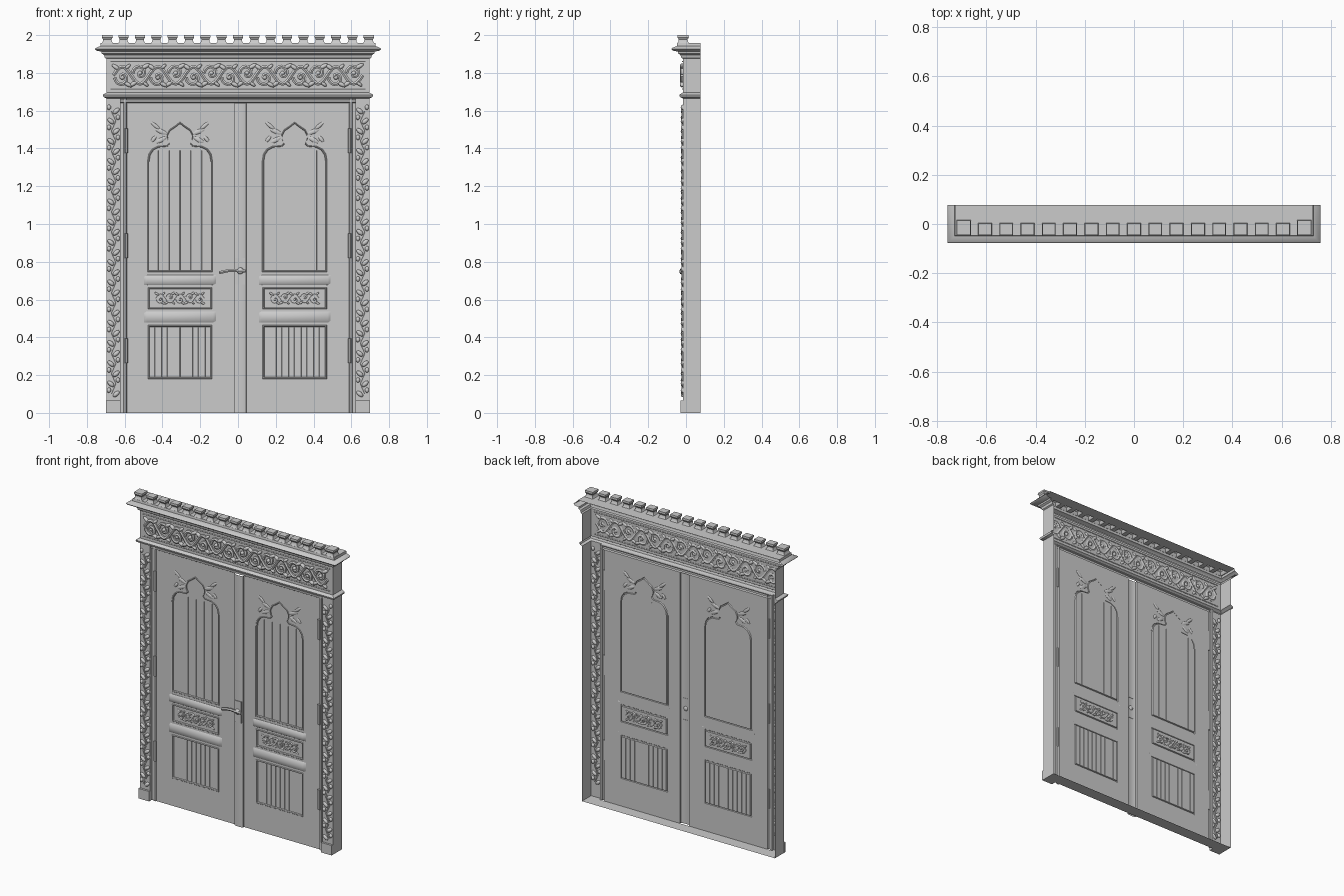
import bpy, bmesh, math
from mathutils import Vector, Matrix

if "Cube" in bpy.data.objects:
    bpy.data.objects.remove(bpy.data.objects["Cube"])

FRONT, BACK, HALF = -0.017, 0.078, 0.697


def finish(name, bm, out=None):
    bmesh.ops.remove_doubles(bm, verts=bm.verts, dist=1e-5)
    if out is None:
        bmesh.ops.recalc_face_normals(bm, faces=bm.faces)
    else:
        bm.normal_update()
        for f in bm.faces:
            if f.normal.dot(Vector(out)) < 0:
                f.normal_flip()
    me = bpy.data.meshes.new(name)
    bm.to_mesh(me)
    bm.free()
    ob = bpy.data.objects.new(name, me)
    bpy.context.collection.objects.link(ob)
    return ob


def sheet(name, loops, place, out):
    """Flat face; loops after the first are holes."""
    bm = bmesh.new()
    edges = []
    for loop in loops:
        vs = [bm.verts.new(place(*p)) for p in loop]
        edges += [bm.edges.new((vs[i - 1], vs[i])) for i in range(len(vs))]
    bmesh.ops.triangle_fill(bm, edges=edges, use_beauty=True, normal=out)
    return finish(name, bm, out)


def loft(name, rings, closed=True, cap=True):
    bm = bmesh.new()
    rows = [[bm.verts.new(p) for p in r] for r in rings]
    n = len(rows[0])
    for a, b in zip(rows, rows[1:]):
        for i in range(n if closed else n - 1):
            j = (i + 1) % n
            bm.faces.new((a[i], a[j], b[j], b[i]))
    if cap:
        bm.faces.new(rows[-1])
    return finish(name, bm)


def tubes(name, paths, r, y, squash=1.0):
    cu = bpy.data.curves.new(name, 'CURVE')
    cu.dimensions = '3D'
    cu.bevel_depth, cu.bevel_resolution, cu.use_fill_caps = r, 1, True
    for path in paths:
        sp = cu.splines.new('POLY')
        sp.points.add(len(path) - 1)
        for q, (x, z) in zip(sp.points, path):
            q.co = (x, 0, z, 1)
    tmp = bpy.data.objects.new(name, cu)
    me = bpy.data.meshes.new_from_object(tmp)
    bpy.data.objects.remove(tmp)
    me.transform(Matrix.Translation((0, y, 0)) @ Matrix.Diagonal((1, squash, 1, 1)))
    ob = bpy.data.objects.new(name, me)
    bpy.context.collection.objects.link(ob)
    return ob


def leaves(name, items, y, depth):
    """Squashed leaf bumps: (x, z, length, width, angle)."""
    bm = bmesh.new()
    for x, z, a, b, ang in items:
        m = Matrix.Translation((x, y, z)) @ Matrix.Rotation(ang, 4, 'Y') @ Matrix.Diagonal((a, depth, b, 1))
        bmesh.ops.create_icosphere(bm, subdivisions=2, radius=1, matrix=m)
    return finish(name, bm)


def rect(x0, x1, z0, z1):
    return [(x0, z0), (x1, z0), (x1, z1), (x0, z1)]


def scrollwork(name, cx, cz, half, amp, cells, r, y):
    w = 2 * half / cells
    stem = [(cx - half + 2 * half * i / (cells * 8),
             cz + amp * math.sin(math.pi * i / 8)) for i in range(cells * 8 + 1)]
    paths, items = [stem], []
    for c in range(cells):
        s = 1 if c % 2 == 0 else -1
        x = cx - half + (c + .5) * w
        z = cz - s * amp * .25
        paths.append([(x + w * .42 * (1 - t / 16) * math.cos(math.pi - .6 * t * .75),
                       z - s * amp * (1 - t / 16) * math.sin(.6 * t * .75)) for t in range(15)])
        items += [(x, z, w * .13, w * .13, 0),
                  (x + w * .3, cz - s * amp * 1.05, w * .3, w * .12, s * .5),
                  (x - w * .35, cz + s * amp * .95, w * .28, w * .12, s * .6),
                  (x + w * .3, cz + s * amp * 1.0, w * .22, w * .1, -s * .7)]
    tubes(name + "_vine", paths, r, y, .9)
    leaves(name + "_leaves", items, y, r * 1.1)


# Entablature: lintel moulding, frieze and cornice wrapped round three sides
profile = [(0, 1.665), (.015, 1.672), (.019, 1.684), (.01, 1.69), (0, 1.695), (0, 1.875),
           (.008, 1.88), (.012, 1.895), (.024, 1.902), (.026, 1.912), (.052, 1.918),
           (.06, 1.926), (.056, 1.932), (.032, 1.942), (.03, 1.957)]
loft("entablature", [[(-HALF - o, BACK, z), (-HALF - o, FRONT - o, z),
                      (HALF + o, FRONT - o, z), (HALF + o, BACK, z)] for o, z in profile],
     closed=False, cap=False)

# Frieze border and carving
for k, (z, e) in enumerate([(1.715, 0), (1.86, 0)]):
    tubes("frieze_bead", [[(-.675, z), (.675, z)]], .004, FRONT)
scrollwork("frieze_scroll", 0, 1.787, .66, .045, 14, .011, FRONT - .004)

# Battlement row, hollow from below, on the cornice top
merlons = []
for i in range(17):
    x = -.692 + i * .0865
    corner = i in (0, 16)
    merlons.append((x, .03 if corner else .028, -.046, .016 if corner else .004))
for x, h, y0, y1 in merlons:
    rings = []
    for d, z in [(0, 1.957), (.006, 1.966), (.007, 1.978), (.001, 1.988), (.002, 2.0)]:
        rings.append([(x - h + d, y0 + d, z), (x + h - d, y0 + d, z),
                      (x + h - d, y1 - d, z), (x - h + d, y1 - d, z)])
    loft("merlon", rings)
sheet("cornice_top", [rect(-HALF - .03, HALF + .03, FRONT - .03, BACK)] +
      [rect(x - h, x + h, y0, y1) for x, h, y0, y1 in merlons],
      lambda u, v: (u, v, 1.957), (0, 0, 1))

# Jambs: outer wall, pilaster face and inner door frame
jamb = [(HALF, BACK), (HALF, FRONT), (.622, FRONT), (.622, 0), (.607, -.002),
        (.604, -.008), (.593, -.008), (.588, 0)]
for s in (-1, 1):
    loft("jamb", [[(s * x, y, z) for x, y in jamb] for z in (0, 1.665)], closed=False, cap=False)
    loft("plinth", [[(s * x, y, z) for x, y in [(HALF + .001, FRONT), (HALF + .001, -.03),
                     (.621, -.03), (.621, FRONT)]] for z in (0, .065)])
    items, stem = [], []
    for i in range(29):
        z, side = .1 + i * .0535, (-1) ** i
        stem.append((s * (.659 + side * .012), z))
        items += [(s * (.659 - side * .014), z, .022, .012, side * s * .7),
                  (s * (.659 + side * .024), z + .02, .011, .014, 0)]
    tubes("pilaster_vine", [stem], .006, FRONT)
    leaves("pilaster_leaves", items, FRONT, .011)

# Door head frame
head = [(FRONT, 1.665), (0, 1.665), (-.001, 1.659), (-.008, 1.656), (-.008, 1.645), (0, 1.64)]
loft("head_frame", [[(x, y, z) for y, z in head] for x in (-.622, .622)], closed=False, cap=False)

# Closed underside
sheet("threshold", [[(-HALF, -.03), (-.622, -.03), (-.622, 0), (.622, 0), (.622, -.03),
                     (HALF, -.03), (HALF, BACK), (-HALF, BACK)]], lambda u, v: (u, v, 0), (0, 0, -1))

# Door leaves with trefoil-arch, carved and planked panels
arch = [(.172, .745), (.172, 1.335), (.166, 1.37), (.148, 1.397), (.118, 1.412), (.07, 1.416),
        (.057, 1.43), (.067, 1.448), (.069, 1.474), (.056, 1.5), (.026, 1.52)]
for x0, x1, cx, s in [(-.589, -.022, -.307, -1), (.045, .589, .3, 1)]:
    arch_loop = ([(cx + x, z) for x, z in arch] + [(cx, 1.54)] +
                 [(cx - x, z) for x, z in reversed(arch)])
    panels = [("arch_panel", arch_loop), ("carved_panel", rect(cx - .17, cx + .17, .55, .665)),
              ("lower_panel", rect(cx - .17, cx + .17, .18, .465))]
    sheet("door_leaf", [rect(x0, x1, 0, 1.64)] + [p for _, p in panels],
          lambda u, v: (u, 0, v), (0, -1, 0))
    for name, loop in panels:
        zs = [p[1] for p in loop]
        cz, hz = (min(zs) + max(zs)) / 2, (max(zs) - min(zs)) / 2
        rings = []
        for d, y in [(0, 0), (.003, -.004), (.007, -.003), (.009, .006)]:
            rings.append([(cx + (x - cx) * (1 - d / .17), y, cz + (z - cz) * (1 - d / hz))
                          for x, z in loop])
        loft(name, rings)
    # Plank ridges, carving and spandrel leaves
    tubes("plank_ridges", [[(cx + k * .033, .19), (cx + k * .033, .455)] for k in range(-4, 5)],
          .0025, .006)
    tubes("arch_plank_ridges", [[(cx + k * .058, .755), (cx + k * .058, 1.39)] for k in (-2, -1, 0, 1, 2)],
          .0015, .006)
    scrollwork("panel_scroll", cx, .607, .13, .024, 5, .005, .006)
    leaves("spandrel_leaves", [(cx + m * dx, z, a, b, m * t) for m in (-1, 1) for dx, z, a, b, t in
           [(.1, 1.445, .03, .012, .5), (.1, 1.49, .035, .012, -.4), (.13, 1.52, .03, .01, -.7),
            (.14, 1.45, .02, .01, .9)]], 0, .005)
    # Rounded rails between panels
    for z, h in [(.508, .03), (.703, .026)]:
        rail = [(0, z - h), (-.008, z - h * .7), (-.012, z), (-.008, z + h * .7), (0, z + h)]
        loft("rail", [[(cx + t, 0 if e else y, zz) for y, zz in rail]
                      for t, e in [(-.19, 1), (-.175, 0), (.175, 0), (.19, 1)]], closed=False, cap=False)
    # Hinges
    tubes("hinges", [[(s * .592, z - .065), (s * .592, z + .065)] for z in (1.44, .885, .33)], .009, -.01)

# Meeting strip between the leaves
strip = [(-.022, 0), (-.02, -.01), (-.004, -.014), (.028, -.014), (.043, -.01), (.045, 0)]
loft("meeting_strip", [[(x, y, z) for x, y in strip] for z in (0, 1.64)], closed=False, cap=False)

# Lever handle and its plate
loft("handle_plate", [[(x, y, z) for x, z in rect(-.012, .036, .68, .82)] for y in (-.012, -.018)])
tubes("lever_handle", [[(.04, .75), (0, .752), (-.04, .755), (-.075, .748), (-.1, .742)]], .009, -.025)
leaves("handle_boss", [(.012, .752, .018, .018, 0)], -.02, .012)

# Smooth rounded parts, keep crisp edges
bpy.ops.object.select_all(action='SELECT')
bpy.context.view_layer.objects.active = bpy.context.selected_objects[0]
bpy.ops.object.shade_smooth_by_angle(angle=math.radians(35))
